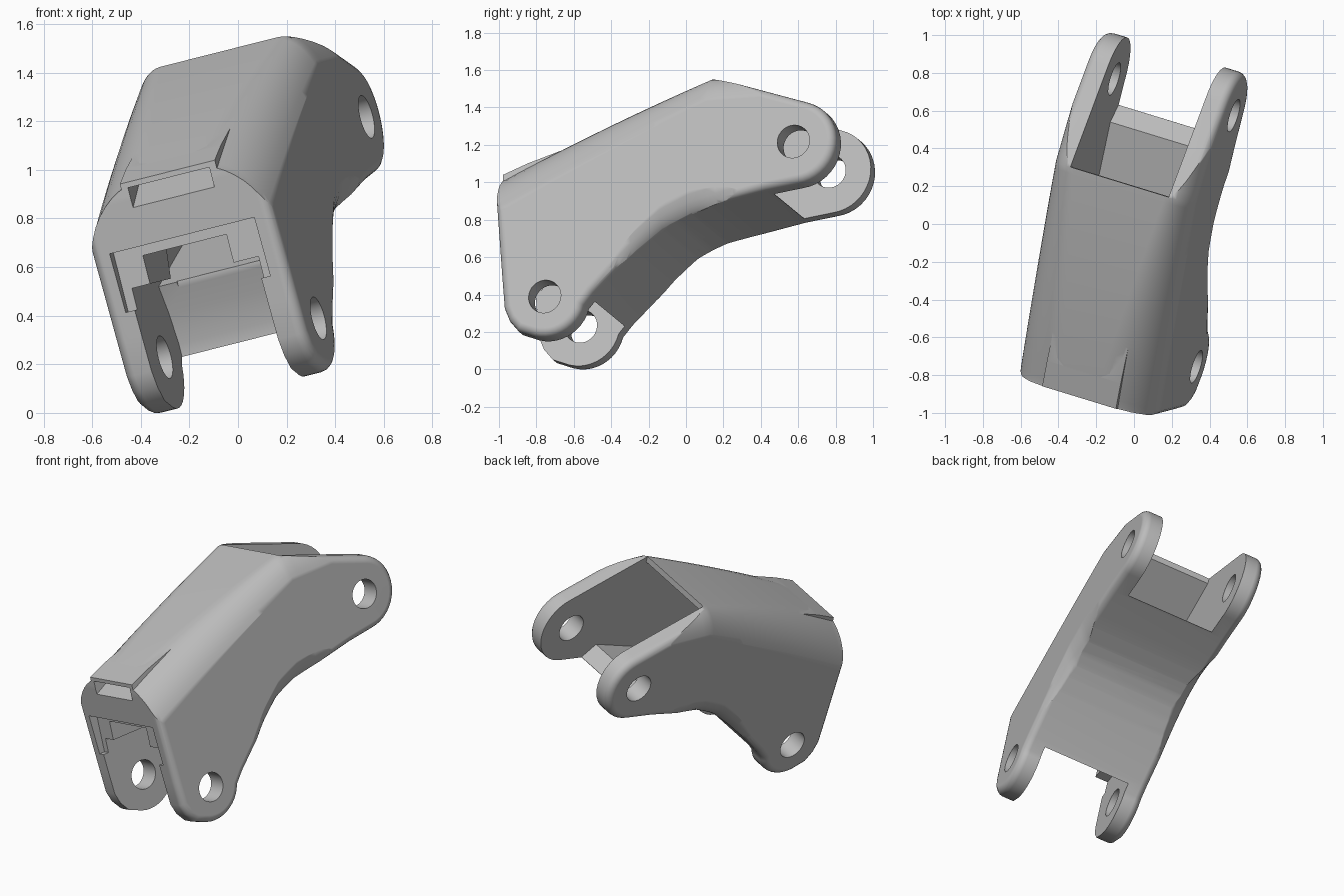
import bpy, bmesh, math
from mathutils import Matrix, Vector

if "Cube" in bpy.data.objects:
    bpy.data.objects.remove(bpy.data.objects["Cube"], do_unlink=True)

# Part axes: lateral, lengthwise, upward
LAT = Vector((0.93, -0.285, 0.235)).normalized()
LEN = (Vector((0, 1, 0)) - LAT * LAT.y).normalized()
UP = LAT.cross(LEN)
MID = 0.22
HALF = 0.4
FRONT_PIN, BACK_PIN = (-0.594, 0.293), (0.793, 1.048)
FRONT_R, BACK_R, HOLE_R = 0.218, 0.23, 0.09

grey = bpy.data.materials.new("grey_plastic")
grey.use_nodes = True
grey.diffuse_color = (0.5, 0.5, 0.5, 1)
grey.node_tree.nodes["Principled BSDF"].inputs["Base Color"].default_value = (0.5, 0.5, 0.5, 1)


def finish(name, bm):
    bmesh.ops.recalc_face_normals(bm, faces=bm.faces)
    mesh = bpy.data.meshes.new(name)
    bm.to_mesh(mesh)
    bm.free()
    mesh.materials.append(grey)
    ob = bpy.data.objects.new(name, mesh)
    bpy.context.collection.objects.link(ob)
    return ob


def prism(name, outline, lo, hi, bevel=0):
    """Side outline (length, height) extruded across the width."""
    bm = bmesh.new()
    rings = [[bm.verts.new((x, b, c)) for b, c in outline] for x in (lo, hi)]
    caps = [bm.faces.new(r) for r in rings]
    n = len(outline)
    for i in range(n):
        j = (i + 1) % n
        bm.faces.new((rings[0][i], rings[0][j], rings[1][j], rings[1][i]))
    if bevel:
        bmesh.ops.recalc_face_normals(bm, faces=bm.faces)
        edges = [e for f in caps for e in f.edges]
        bmesh.ops.bevel(bm, geom=edges, offset=bevel, offset_type='OFFSET', segments=4,
                        profile=0.5, affect='EDGES')
    return finish(name, bm)


def arc(center, radius, start, end, steps):
    angles = [math.radians(start + (end - start) * i / steps) for i in range(steps + 1)]
    return [(center[0] + radius * math.cos(t), center[1] + radius * math.sin(t)) for t in angles]


def lerp(points, x):
    for (x0, y0), (x1, y1) in zip(points, points[1:]):
        if x <= x1:
            return y0 + (y1 - y0) * (x - x0) / (x1 - x0)
    return points[-1][1]


def combine(target, tool, operation):
    mod = target.modifiers.new(operation.lower(), 'BOOLEAN')
    mod.object, mod.operation, mod.solver = tool, operation, 'EXACT'
    bpy.context.view_layer.objects.active = target
    bpy.ops.object.modifier_apply(modifier=mod.name)
    bpy.data.objects.remove(tool, do_unlink=True)


# Rounded shell, lofted lengthwise
UNDER = [(-1.0, -0.2), (-0.45, 0.0), (-0.30, 0.30), (-0.1, 0.505), (0.05, 0.625),
         (0.21, 0.695), (0.42, 0.74), (0.63, 0.76), (1.2, 0.7)]


def section(b):
    t = min(max((b + 0.88) / 1.185, 0), 1)
    low = lerp(UNDER, b)
    top = 1.025 + 0.43 * t + 0.06 * t * (1 - t)
    wide, tall = 0.33 - 0.175 * t, 0.38 - 0.12 * t
    u = min(1, abs(b - 0.1) / 0.55)
    waist = 0.11 * (1 - u * u) ** 2 + 0.015
    half = []
    for i in range(9):
        q = math.pi / 2 * i / 8
        half.append((HALF + 0.015 - waist * (1 - math.sin(q)), low + 0.24 * (1 - math.cos(q))))
    for i in range(13):
        q = math.pi / 2 * i / 12
        half.append((HALF + 0.015 - wide * (1 - math.cos(q)), top - tall * (1 - math.sin(q))))
    return [(x, b, c) for x, c in half] + [(-x, b, c) for x, c in reversed(half)]


stations = [-1 + 1.305 * i / 40 for i in range(41)] + [0.305 + 0.05 * i for i in range(1, 17)]
bm = bmesh.new()
rings = [[bm.verts.new(p) for p in section(b)] for b in stations]
for r0, r1 in zip(rings, rings[1:]):
    for i in range(len(r0)):
        j = (i + 1) % len(r0)
        bm.faces.new((r0[i], r0[j], r1[j], r1[i]))
bm.faces.new(rings[0])
bm.faces.new(rings[-1])
body = finish("finger_link", bm)

# Side silhouette with round knuckle ends
silhouette = [(-0.84, 0.4), (-0.828, 0.25), (-0.8, 0.18), (-0.75, 0.12)]
silhouette += arc(FRONT_PIN, FRONT_R, 245, 345, 12)
silhouette += [(-0.33, 0.3), (-0.2, 0.425), (-0.1, 0.515), (-0.02, 0.58), (0.05, 0.63),
               (0.13, 0.675), (0.21, 0.705), (0.32, 0.735), (0.42, 0.755), (0.63, 0.795)]
silhouette += arc(BACK_PIN, BACK_R, -85, 73, 18)
silhouette += [(0.308, 1.453), (0.295, 1.6), (-0.88, 1.2), (-0.88, 0.95)]
combine(body, prism("silhouette", silhouette, -HALF, HALF, 0.045), 'INTERSECT')

# Low raised pad over the front slot
pad = [(-0.88, 0.97), (-0.88, 1.028), (-0.74, 1.082), (-0.55, 1.14), (-0.55, 1.05)]
combine(body, prism("slot_pad", pad, -0.2, 0.22), 'UNION')

# Hollow between the arms and through the middle
hollow = [(-1.1, -0.3), (-0.35, -0.3), (-0.35, 0.33), (-0.38, 0.46), (-0.43, 0.58),
          (0.555, 0.87), (0.65, 0.8), (0.65, 0.4), (1.3, 0.4), (1.3, 1.7), (0.307, 1.7),
          (0.307, 1.415), (-0.3, 1.15), (-0.5, 0.6), (-1.1, 0.6)]
combine(body, prism("hollow", hollow, -0.28, 0.28), 'DIFFERENCE')


# Front recess, cord channel and ramped slot
def box(b0, b1, c0, c1):
    return [(b0, c0), (b1, c0), (b1, c1), (b0, c1)]


combine(body, prism("recess", box(-1.1, -0.81, 0.51, 0.76), -0.32, 0.32), 'DIFFERENCE')
combine(body, prism("channel", box(-1.1, -0.42, 0.55, 0.72), -0.2, 0.17), 'DIFFERENCE')
slot = [(-1.1, 0.92), (-0.88, 0.92), (-0.72, 1.005), (-1.1, 1.005)]
combine(body, prism("slot", slot, -0.17, 0.19), 'DIFFERENCE')

# Pin holes
for pin in (FRONT_PIN, BACK_PIN):
    hole = arc(pin, HOLE_R, 0, 352.5, 47)
    combine(body, prism("pin_hole", hole, -0.6, 0.6), 'DIFFERENCE')

# Pose in the tilted frame and stand on the ground
frame = Matrix((LAT, LEN, UP)).transposed().to_4x4()
body.data.transform(frame @ Matrix.Translation((MID, 0, 0)))
pts = [v.co for v in body.data.vertices]
lo = [min(p[i] for p in pts) for i in range(3)]
hi = [max(p[i] for p in pts) for i in range(3)]
shift = Vector((-(lo[0] + hi[0]) / 2, -(lo[1] + hi[1]) / 2, -lo[2]))
body.data.transform(Matrix.Translation(shift))

# Smooth shading with crisp cut edges
bpy.ops.object.select_all(action='DESELECT')
body.select_set(True)
bpy.context.view_layer.objects.active = body
bpy.ops.object.shade_smooth_by_angle(angle=math.radians(32))
body.modifiers.new("even_shading", 'WEIGHTED_NORMAL').keep_sharp = True
